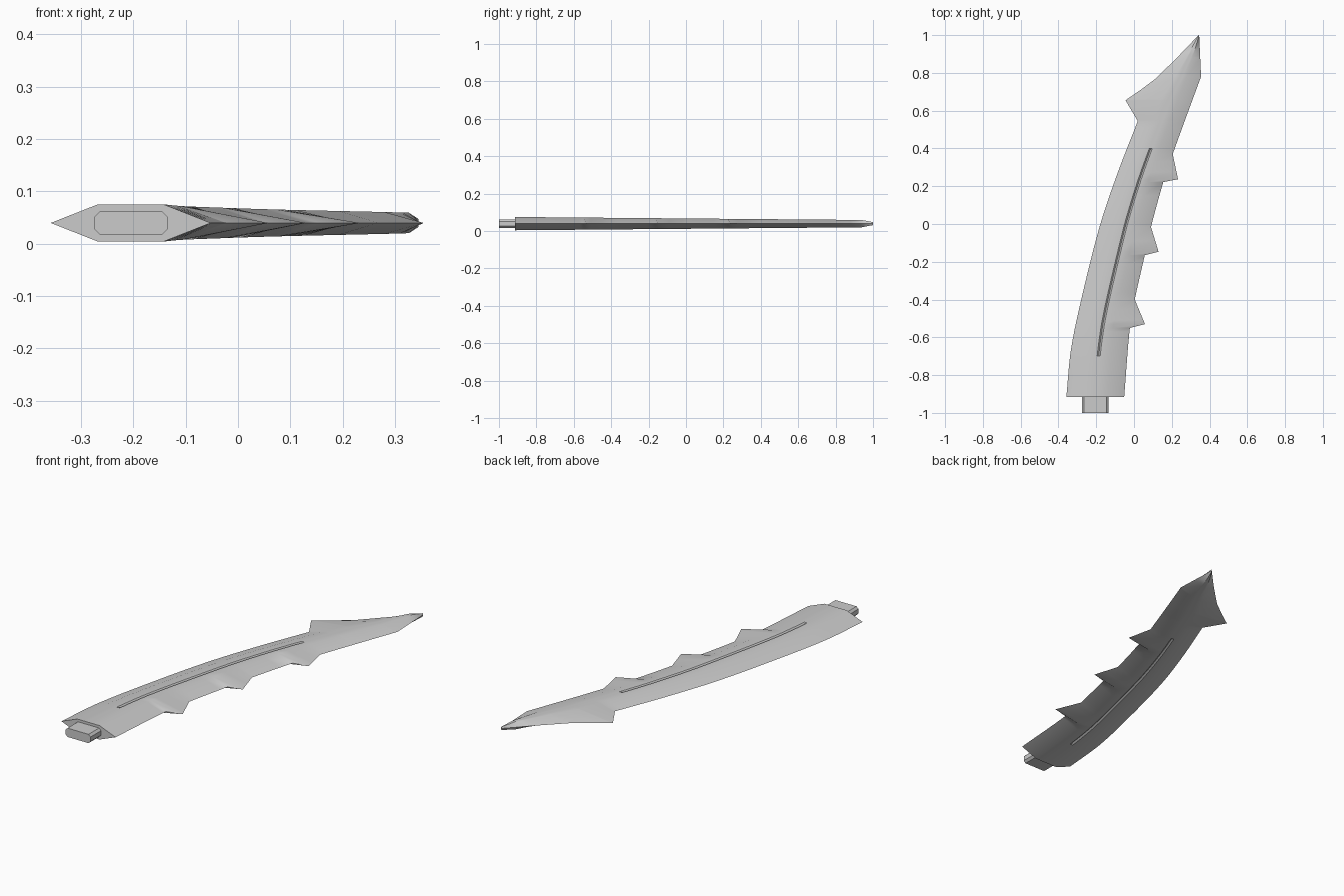
import bpy, bmesh

if "Cube" in bpy.data.objects:
    bpy.data.objects.remove(bpy.data.objects["Cube"])

ZC = 0.0395


def material(name, rgb):
    m = bpy.data.materials.new(name)
    m.diffuse_color = (*rgb, 1)
    m.use_nodes = True
    m.node_tree.nodes["Principled BSDF"].inputs["Base Color"].default_value = m.diffuse_color
    return m


steel = material("grey steel", (0.6, 0.6, 0.6))


def linear(pts, y):
    # pts are (y, value)
    if y <= pts[0][0]:
        return pts[0][1]
    for (a, u), (b, v) in zip(pts, pts[1:]):
        if y <= b:
            return u + (v - u) * (y - a) / (b - a)
    return pts[-1][1]


def smooth(pts, y):
    # cubic through the points
    n = len(pts)
    slope = []
    for i in range(n):
        a, b = pts[max(i - 1, 0)], pts[min(i + 1, n - 1)]
        slope.append((b[1] - a[1]) / (b[0] - a[0]))
    for i in range(n - 1):
        (a, u), (b, v) = pts[i], pts[i + 1]
        if y <= b or i == n - 2:
            h = b - a
            t = min(max((y - a) / h, 0), 1)
            return ((2*t**3 - 3*t**2 + 1) * u + (t**3 - 2*t**2 + t) * h * slope[i]
                    + (3*t**2 - 2*t**3) * v + (t**3 - t**2) * h * slope[i + 1])


# blade outline
BACK = [(-0.915, -0.358), (-0.66, -0.333), (-0.36, -0.27), (0.0, -0.178), (0.275, -0.085), (0.545, 0.02)]
HEAD = [(0.545, 0.02), (0.655, -0.045), (0.71, 0.035), (0.77, 0.115), (0.88, 0.227), (1.0, 0.342)]
EDGE = [(-0.915, -0.052), (-0.55, -0.022), (-0.40, 0.004), (-0.165, 0.057), (-0.016, 0.09),
        (0.222, 0.155), (0.37, 0.205), (0.55, 0.27), (0.78, 0.355)]
TIP = [(0.78, 0.355), (1.0, 0.345)]
FLAT_L = [(0.545, 0.10), (0.66, 0.145), (0.78, 0.22), (0.9, 0.288), (1.0, 0.3425)]
FLAT_R = [(0.545, 0.19), (0.66, 0.232), (0.78, 0.28), (0.9, 0.315), (1.0, 0.3445)]
# teeth: root y, tip y, tip x, end y
TEETH = [(-0.55, -0.53, 0.058, -0.40), (-0.165, -0.147, 0.13, -0.016), (0.222, 0.237, 0.233, 0.37)]
GROOVE = (-0.70, 0.40)


def section(y):
    bevel = 0.09 - 0.01 * (y + 0.915) / 1.46
    xl = smooth(BACK, y) if y <= 0.545 else linear(HEAD, y)
    base = smooth(EDGE, y) if y <= 0.78 else linear(TIP, y)
    fl = xl + bevel if y <= 0.545 else linear(FLAT_L, y)
    fr = base - bevel if y <= 0.545 else linear(FLAT_R, y)
    xr = base
    for root, ty, tx, end in TEETH:
        if root < y < end:
            xr = linear([(root, smooth(EDGE, root)), (ty, tx), (end, smooth(EDGE, end))], y)
    t = 0.0355 - 0.0155 * (y + 0.915) / 1.8
    if y > 0.94:
        t = linear([(0.94, t), (1.0, 0.008)], y)
    mid = (fl + fr) / 2
    hw = min(0.008, (fr - fl) * 0.25)
    d = 0.007 if GROOVE[0] < y < GROOVE[1] else 0
    upper = [(fl, t), (mid - hw, t), (mid, t - d), (mid + hw, t), (fr, t)]
    lower = [(x, -z) for x, z in reversed(upper)]
    return [(x, y, ZC + z) for x, z in [(xl, 0)] + upper + [(xr, 0)] + lower]


def loft(name, rings):
    bm = bmesh.new()
    vs = [[bm.verts.new(p) for p in r] for r in rings]
    n = len(rings[0])
    for a, b in zip(vs, vs[1:]):
        for i in range(n):
            j = (i + 1) % n
            bm.faces.new((a[i], a[j], b[j], b[i]))
    bm.faces.new(vs[0])
    bm.faces.new(vs[-1])
    bmesh.ops.recalc_face_normals(bm, faces=bm.faces)
    me = bpy.data.meshes.new(name)
    bm.to_mesh(me)
    bm.free()
    me.materials.append(steel)
    ob = bpy.data.objects.new(name, me)
    bpy.context.collection.objects.link(ob)
    bpy.context.view_layer.objects.active = ob
    ob.select_set(True)
    bpy.ops.object.shade_smooth_by_angle(angle=0.52)
    ob.select_set(False)
    return ob


# toothed blade with a groove along each face
keys = {p[0] for t in (BACK, HEAD, EDGE, FLAT_L) for p in t}
keys |= {v for r, ty, tx, e in TEETH for v in (r, ty, e)}
keys |= {GROOVE[0], GROOVE[0] + 0.004, GROOVE[1] - 0.004, GROOVE[1], 0.94, 0.97}
for k in range(24):
    y = -0.87 + k * 0.06
    if all(abs(y - q) > 0.02 for q in keys):
        keys.add(y)
loft("blade", [section(y) for y in sorted(keys)])

# eight-sided tang
x0, x1, h, c = -0.275, -0.134, 0.0225, 0.011
ring = [(x0 + c, -h), (x1 - c, -h), (x1, -h + c), (x1, h - c),
        (x1 - c, h), (x0 + c, h), (x0, h - c), (x0, -h + c)]
loft("tang", [[(x, y, ZC + z) for x, z in ring] for y in (-1.0, -0.9)])
